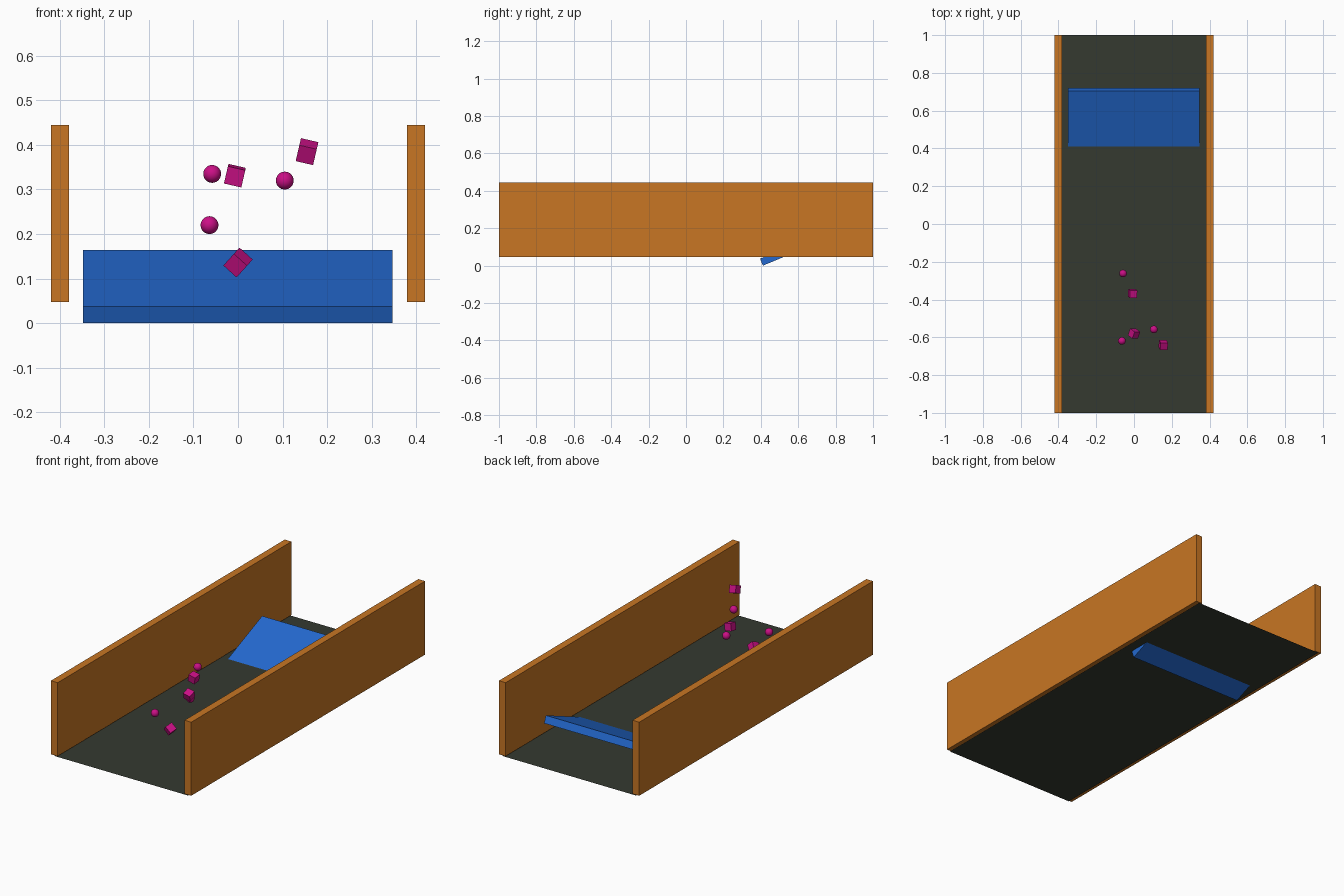
import bpy
from math import radians

if "Cube" in bpy.data.objects:
    bpy.data.objects.remove(bpy.data.objects["Cube"])


def material(name, rgb):
    m = bpy.data.materials.new(name)
    m.diffuse_color = (*rgb, 1)
    m.use_nodes = True
    m.node_tree.nodes["Principled BSDF"].inputs["Base Color"].default_value = m.diffuse_color
    return m


ORANGE = material("orange", (0.58, 0.18, 0.017))
BLUE = material("blue", (0.017, 0.14, 0.62))
DARK = material("dark_belt", (0.035, 0.042, 0.03))
MAGENTA = material("magenta", (0.60, 0.005, 0.24))


def finish(name, mat):
    ob = bpy.context.object
    ob.name = name
    ob.data.materials.append(mat)
    return ob


def box(name, size, loc, mat, rot=(0, 0, 0)):
    bpy.ops.mesh.primitive_cube_add(size=1, location=loc,
                                    rotation=[radians(a) for a in rot])
    ob = finish(name, mat)
    ob.scale = size
    return ob


# Flat belt surface
bpy.ops.mesh.primitive_plane_add(size=1, location=(0, 0, 0.043))
finish("belt", DARK).scale = (0.8, 2, 1)

# Side walls
for side, x in (("left", -0.4), ("right", 0.4)):
    box(f"{side}_wall", (0.04, 2, 0.398), (x, 0, 0.246), ORANGE)

# Tilted ramp whose lower edge dips through the belt
box("ramp", (0.695, 0.333, 0.04), (-0.001, 0.5575, 0.082), BLUE, (22.4, 0, 0))

# Loose cubes
cubes = [((-0.007, -0.368, 0.331), (8, 13, 0)),
         ((0.155, -0.64, 0.385), (24, 13, 0)),
         ((0, -0.58, 0.136), (28, 42, 0))]
for i, (loc, rot) in enumerate(cubes, 1):
    box(f"loose_cube_{i}", (0.04, 0.04, 0.04), loc, MAGENTA, rot)

# Loose balls
balls = [(-0.058, -0.262, 0.335), (0.105, -0.558, 0.32), (-0.064, -0.619, 0.22)]
for i, loc in enumerate(balls, 1):
    bpy.ops.mesh.primitive_uv_sphere_add(segments=32, ring_count=16,
                                         radius=0.02, location=loc)
    finish(f"loose_ball_{i}", MAGENTA)
    bpy.ops.object.shade_smooth()
